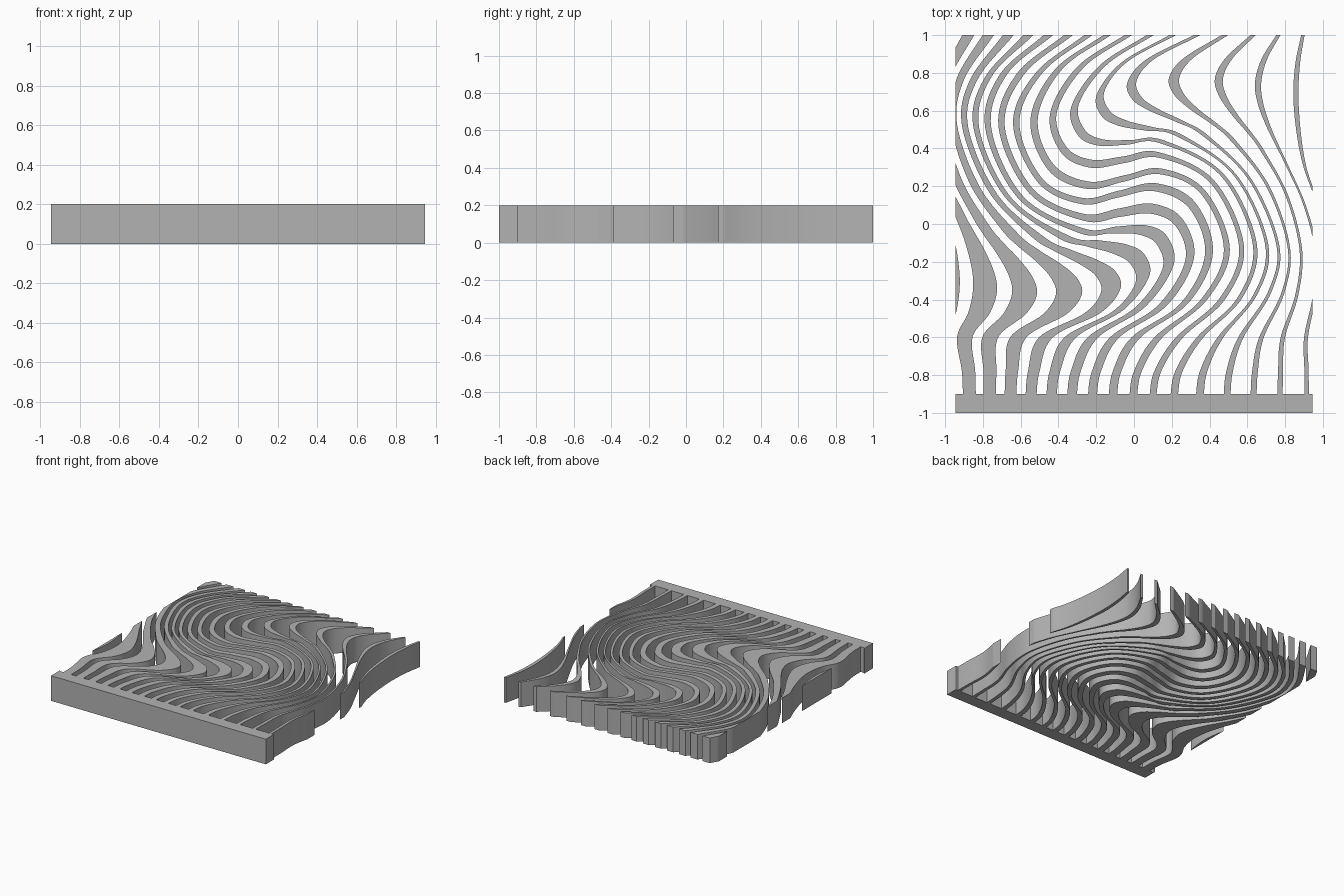
import bpy
import bmesh
from mathutils import Vector

HALF_WIDTH, HEIGHT, STRIPS = 0.945, 0.2, 18

default = bpy.data.objects.get("Cube")
if default:
    bpy.data.objects.remove(default)

grey = bpy.data.materials.new("plain_grey")
grey.use_nodes = True
grey.diffuse_color = (0.45, 0.45, 0.45, 1)
grey.node_tree.nodes["Principled BSDF"].inputs["Base Color"].default_value = grey.diffuse_color

# Guide curves of the right half, in thousandths, from the back edge to the front
GUIDES = {
    9: [(-143, 1000), (-400, 819), (-529, 554), (-440, 300), (-243, 204), (-48, 241),
        (143, 278), (365, 170), (492, -135), (370, -400), (130, -600)],
    11: [(85, 1000), (-164, 840), (-312, 628), (-280, 485), (-180, 432), (-32, 432),
         (143, 437), (466, 262), (640, -109), (561, -390), (350, -600)],
    13: [(333, 1000), (85, 872), (-11, 755), (16, 665), (111, 602), (243, 543),
         (376, 469), (614, 236), (762, -114), (719, -358), (566, -600)],
    15: [(630, 1000), (503, 877), (450, 771), (471, 676), (540, 570), (614, 480),
         (682, 384), (809, 151), (883, -135), (862, -374), (788, -600)],
    17: [(894, 1000), (868, 861), (857, 713), (862, 580), (878, 437), (899, 326),
         (926, 236), (995, 50), (1053, -162), (1053, -384), (1037, -600)],
}


def smooth_value(knots, values, t):
    """Smooth curve through values at uneven knots, straight beyond the ends."""
    last = len(knots) - 1

    def slope(i):
        a, b = max(i - 1, 0), min(i + 1, last)
        return (values[b] - values[a]) / (knots[b] - knots[a])

    if t <= knots[0]:
        return values[0] + slope(0) * (t - knots[0])
    if t >= knots[last]:
        return values[last] + slope(last) * (t - knots[last])
    i = max(n for n in range(last) if knots[n] <= t)
    h = knots[i + 1] - knots[i]
    s = (t - knots[i]) / h
    ease = s * s * (3 - 2 * s)
    return (values[i] * (1 - ease) + values[i + 1] * ease
            + slope(i) * h * s * (1 - s) ** 2 - slope(i + 1) * h * s * s * (1 - s))


def build_guides():
    """Turn the right half around to get the left, then run all into the bar."""
    rows = {}
    for k, points in GUIDES.items():
        right = [Vector(p) / 1000 for p in points]
        left = [Vector((-0.132, 0.4)) - p for p in reversed(right)]
        left[0].x = -1.09 + 0.106 * (STRIPS - 1 - k)
        rows[k], rows[STRIPS - 1 - k] = right, left
    for k, row in rows.items():
        foot = -0.979 + 0.108 * k + 0.033 * max(0, k - 11)
        row.append(Vector((foot + 0.2 * (row[-1].x - foot), -0.78)))
        row.append(Vector((foot, -0.93)))
    return dict(sorted(rows.items()))


ROWS = build_guides()
KNOTS = list(ROWS)


def flow_line(k, steps=10):
    """Flow line at any place between the guides."""
    count = len(ROWS[KNOTS[0]])
    line = [smooth_value(KNOTS, [ROWS[n][j] for n in KNOTS], k) for j in range(count)]
    marks = list(range(count))
    return [smooth_value(marks, line, i / steps) for i in range((count - 1) * steps + 1)]


def trim(bm, point, normal):
    """Cut off what lies outside a plane and close the cut."""
    bmesh.ops.bisect_plane(bm, geom=bm.verts[:] + bm.edges[:] + bm.faces[:],
                           plane_co=point, plane_no=normal, clear_outer=True)
    open_edges = [e for e in bm.edges if e.is_boundary]
    if open_edges:
        bmesh.ops.holes_fill(bm, edges=open_edges, sides=0)


def finish(name, bm):
    bmesh.ops.recalc_face_normals(bm, faces=bm.faces[:])
    mesh = bpy.data.meshes.new(name)
    bm.to_mesh(mesh)
    bm.free()
    mesh.materials.append(grey)
    obj = bpy.data.objects.new(name, mesh)
    bpy.context.collection.objects.link(obj)
    return obj


def add_strip(k):
    """Upright wavy wall, thick on the left of the panel and thin on the right."""
    share = 0.66 - 0.031 * k
    edges = zip(flow_line(k - share / 2), flow_line(k + share / 2))
    bm = bmesh.new()
    rings = [[bm.verts.new((p.x, p.y, z)) for p, z in ((a, 0), (b, 0), (b, HEIGHT), (a, HEIGHT))]
             for a, b in edges]
    for one, two in zip(rings, rings[1:]):
        for i in range(4):
            j = (i + 1) % 4
            bm.faces.new((one[i], one[j], two[j], two[i]))
    bm.faces.new(rings[0])
    bm.faces.new(rings[-1])
    for side in (-1, 1):
        trim(bm, (side * HALF_WIDTH, 0, 0), (side, 0, 0))
    obj = finish(f"wavy_strip_{k + 1}", bm)
    bpy.ops.object.select_all(action="DESELECT")
    obj.select_set(True)
    bpy.context.view_layer.objects.active = obj
    bpy.ops.object.shade_smooth_by_angle()


# Wavy strips
for k in range(STRIPS):
    add_strip(k)

# Straight bar joining the strips along the front
bar = bmesh.new()
bmesh.ops.create_cube(bar, size=1)
bmesh.ops.scale(bar, vec=(2 * HALF_WIDTH, 0.1, HEIGHT), verts=bar.verts)
bmesh.ops.translate(bar, vec=(0, -0.95, HEIGHT / 2), verts=bar.verts)
finish("front_bar", bar)
